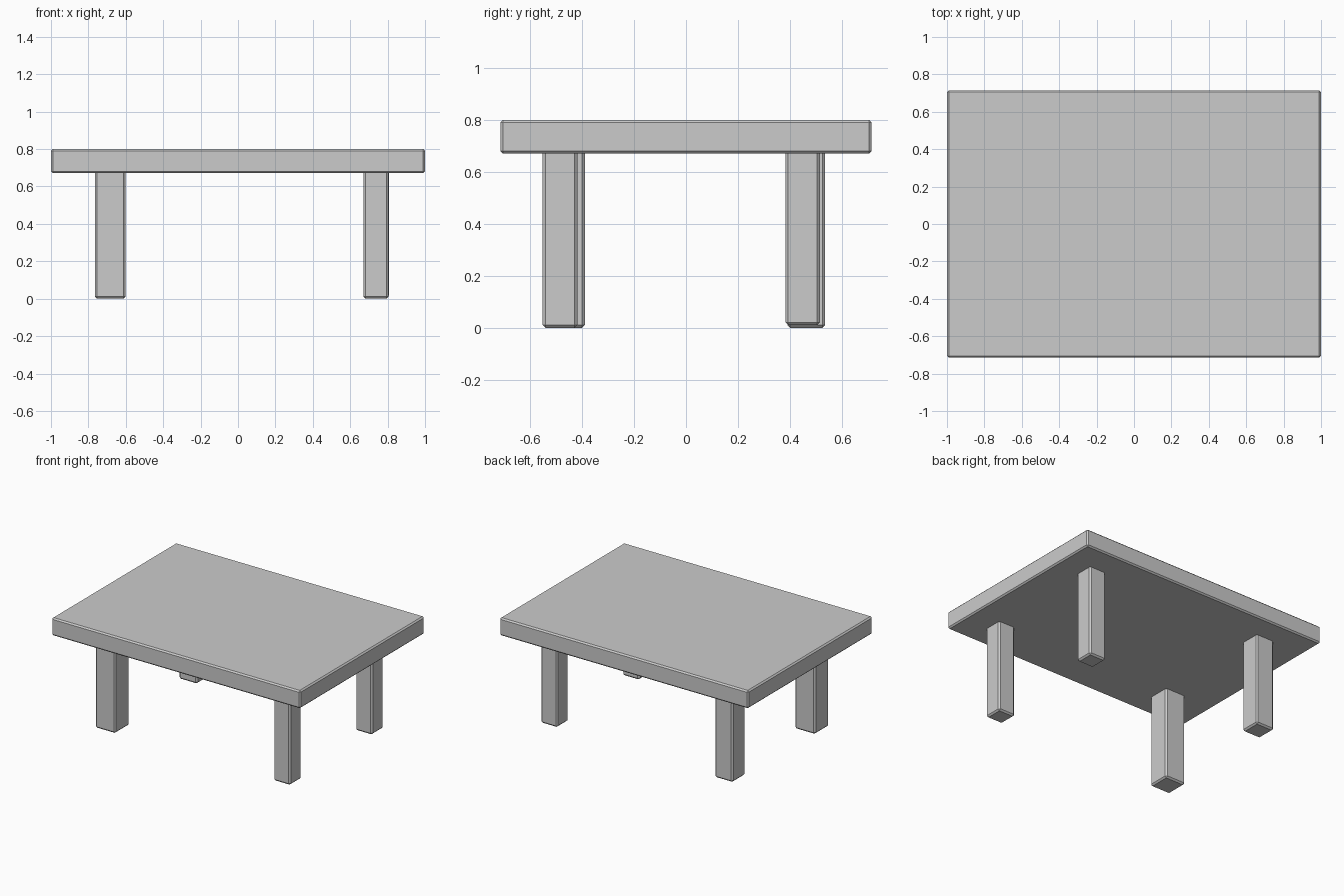
import bpy

if "Cube" in bpy.data.objects:
    bpy.data.objects.remove(bpy.data.objects["Cube"])


def box(name, x, y, z, bevel):
    """Chamfered box from (min, max) ranges on each axis."""
    bpy.ops.mesh.primitive_cube_add(size=1)
    ob = bpy.context.object
    ob.name = name
    for v in ob.data.vertices:
        for i, (lo, hi) in enumerate((x, y, z)):
            v.co[i] = lo if v.co[i] < 0 else hi
    mod = ob.modifiers.new("chamfer", 'BEVEL')
    mod.width = bevel
    mod.segments = 1
    return ob


# Table top
box("table_top", (-1, 1), (-0.715, 0.715), (0.671, 0.8), 0.01)

# Legs: slightly uneven in size and position (centre x, centre y, width, foot z)
legs = {
    "front_left_leg": (-0.683, -0.47, 0.163, 0.0),
    "front_right_leg": (0.738, -0.485, 0.134, 0.0),
    "back_left_leg": (-0.677, 0.463, 0.146, 0.0),
    "back_right_leg": (0.742, 0.449, 0.133, 0.01),
}
for name, (x, y, w, foot) in legs.items():
    h = w / 2
    box(name, (x - h, x + h), (y - h, y + h), (foot, 0.69), 0.011)
